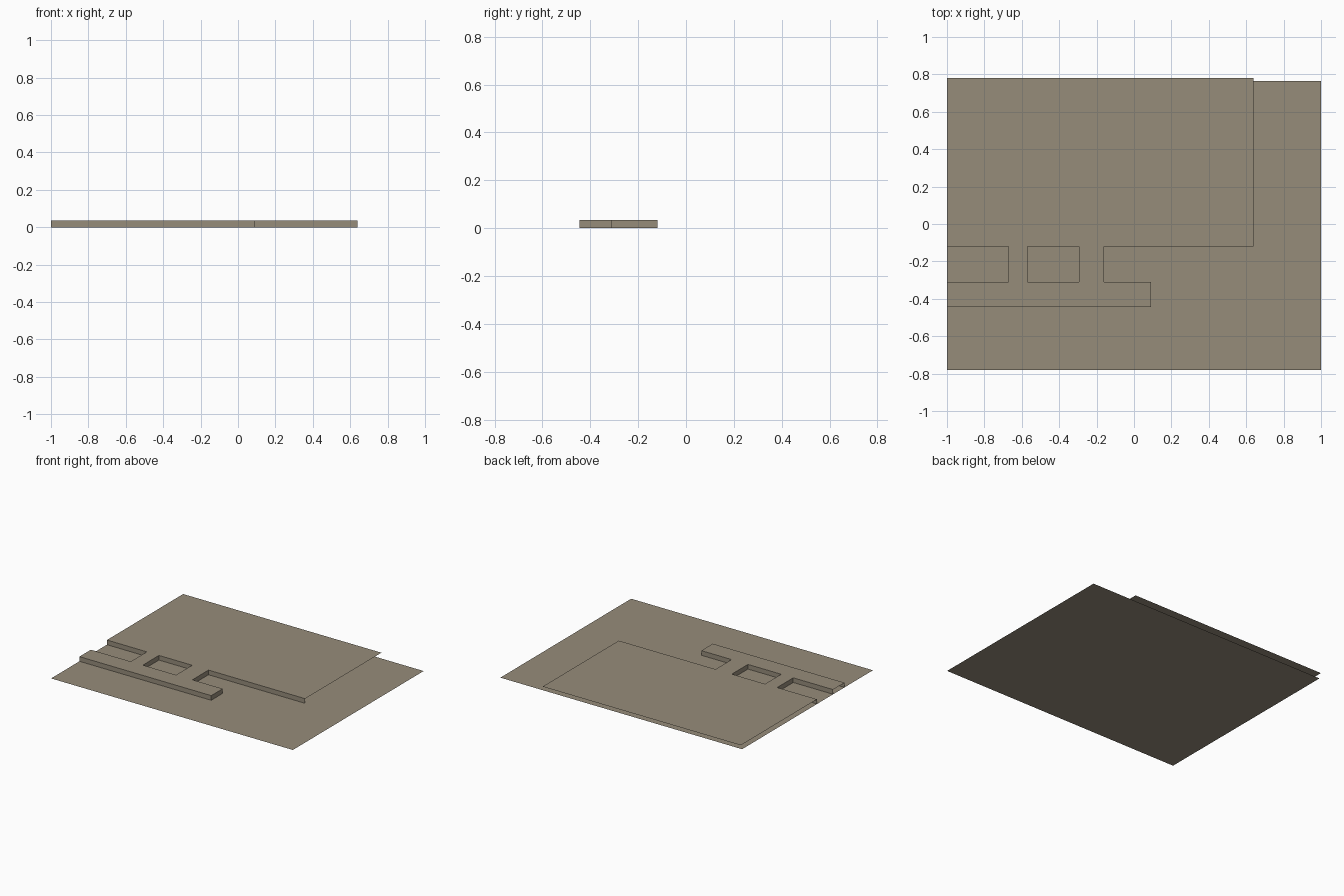
import bpy, bmesh

if "Cube" in bpy.data.objects:
    bpy.data.objects.remove(bpy.data.objects["Cube"])

TOP = 0.035              # height of the raised sheet
Y0, Y1, Y2, Y3 = -0.445, -0.31, -0.12, 0.78   # front rail, slot and deck lines

tan = bpy.data.materials.new("warm_grey_tan")
tan.diffuse_color = (0.305, 0.262, 0.195, 1)
tan.use_nodes = True
tan.node_tree.nodes["Principled BSDF"].inputs["Base Color"].default_value = tan.diffuse_color


def make_object(name, bm):
    mesh = bpy.data.meshes.new(name)
    bm.to_mesh(mesh)
    bm.free()
    mesh.materials.append(tan)
    obj = bpy.data.objects.new(name, mesh)
    bpy.context.collection.objects.link(obj)


def sheet(name, rects, z):
    """Flat sheet from touching rectangles (x0, x1, y0, y1)."""
    bm = bmesh.new()
    for x0, x1, y0, y1 in rects:
        bm.faces.new([bm.verts.new((x, y, z)) for x, y in
                      ((x0, y0), (x1, y0), (x1, y1), (x0, y1))])
    bmesh.ops.remove_doubles(bm, verts=bm.verts, dist=1e-5)
    make_object(name, bm)


def wall(name, path, closed=False):
    """Upright strip along a path, outside to the right of travel."""
    bm = bmesh.new()
    low = [bm.verts.new((x, y, 0)) for x, y in path]
    high = [bm.verts.new((x, y, TOP)) for x, y in path]
    n = len(path)
    for i in range(n if closed else n - 1):
        j = (i + 1) % n
        bm.faces.new((low[i], low[j], high[j], high[i]))
    make_object(name, bm)


# Ground sheet
sheet("base_sheet", [(-1, 1, -0.78, 0.765)], 0)

# Raised sheet: deck, two bridges and front rail, split at matching corners
xs = [-1, -0.67, -0.57, -0.295, -0.16]
cells = []
for a, b in zip(xs, xs[1:]):
    cells += [(a, b, Y2, Y3), (a, b, Y0, Y1)]
cells += [(-0.67, -0.57, Y1, Y2), (-0.295, -0.16, Y1, Y2),
          (-0.16, 0.64, Y2, Y3), (-0.16, 0.09, Y0, Y1)]


def raised_sheet():
    bm = bmesh.new()
    for x0, x1, y0, y1 in cells:
        bm.faces.new([bm.verts.new((x, y, TOP)) for x, y in
                      ((x0, y0), (x1, y0), (x1, y1), (x0, y1))])
    bmesh.ops.remove_doubles(bm, verts=bm.verts, dist=1e-5)
    # Merge the flat cells into large clean faces
    bmesh.ops.dissolve_limit(bm, angle_limit=0.01, verts=bm.verts, edges=bm.edges)
    make_object("raised_sheet", bm)


raised_sheet()

# Walls below the raised sheet; its outer left, right and back edges stay open
wall("front_wall", [(-1, Y0), (0.09, Y0), (0.09, Y1), (-0.16, Y1),
                    (-0.16, Y2), (0.64, Y2)])
wall("left_slot_wall", [(-1, Y2), (-0.67, Y2), (-0.67, Y1), (-1, Y1)])
wall("window_wall", [(-0.57, Y1), (-0.57, Y2), (-0.295, Y2), (-0.295, Y1)], True)
